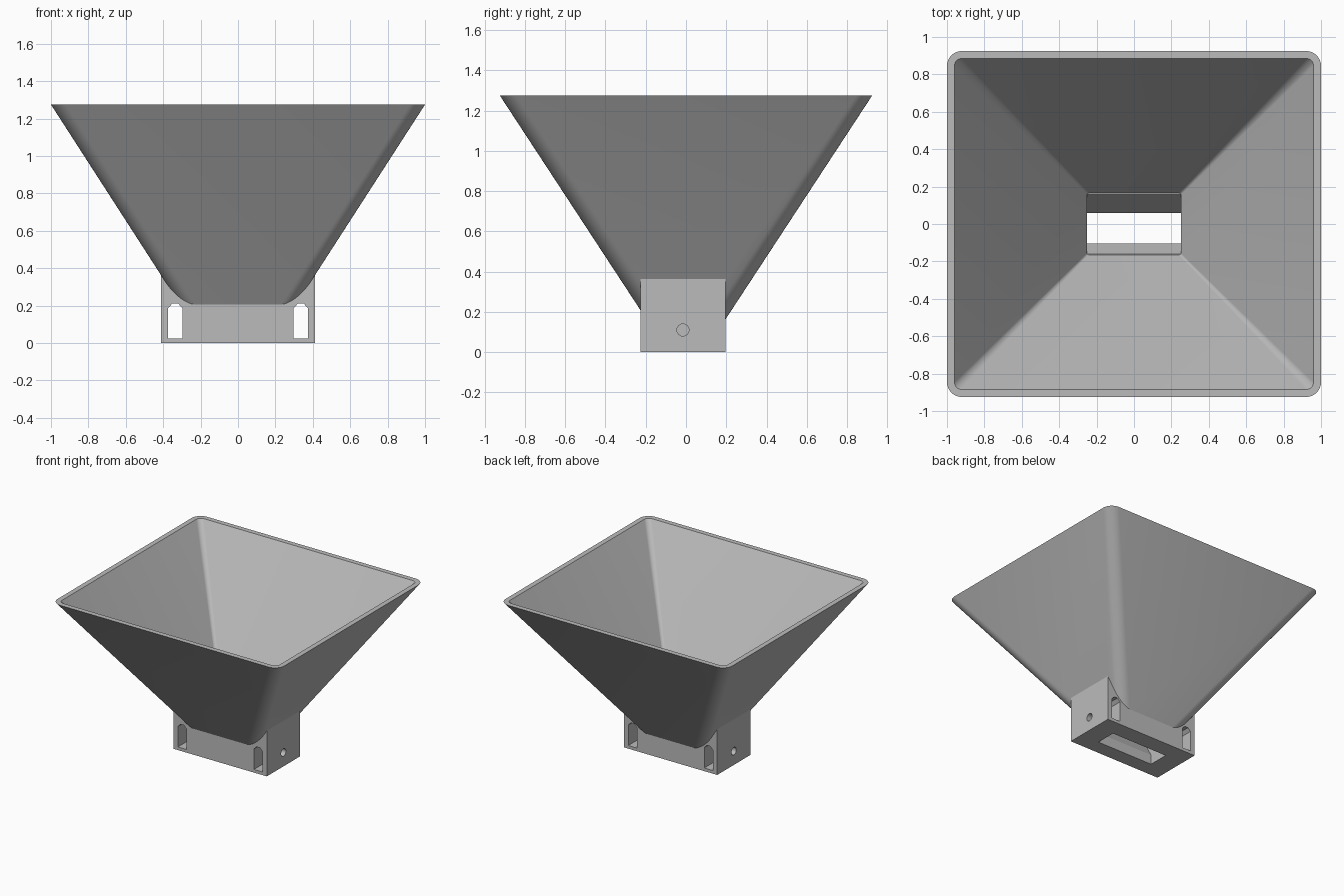
import bpy, bmesh, math
from mathutils import Vector

if "Cube" in bpy.data.objects:
    bpy.data.objects.remove(bpy.data.objects["Cube"], do_unlink=True)

grey = bpy.data.materials.new("light grey plastic")
grey.use_nodes = True
colour = (0.5, 0.5, 0.5, 1)
grey.diffuse_color = colour
grey.node_tree.nodes["Principled BSDF"].inputs["Base Color"].default_value = colour


def rounded_rect(hx, hy, r, z, n=8):
    """Ring of points around a rounded rectangle."""
    pts = []
    for i, (sx, sy) in enumerate([(1, 1), (-1, 1), (-1, -1), (1, -1)]):
        for k in range(n + 1):
            a = math.pi / 2 * (i + k / n)
            pts.append(Vector((sx * (hx - r) + r * math.cos(a),
                               sy * (hy - r) + r * math.sin(a), z)))
    return pts


def loft(name, lower, upper):
    """Closed solid between two rings with the same number of points."""
    bm = bmesh.new()
    a, b = ([bm.verts.new(p) for p in ring] for ring in (lower, upper))
    bm.faces.new(a)
    bm.faces.new(b)
    for i in range(len(a)):
        j = (i + 1) % len(a)
        bm.faces.new((a[i], a[j], b[j], b[i]))
    bmesh.ops.recalc_face_normals(bm, faces=bm.faces)
    mesh = bpy.data.meshes.new(name)
    bm.to_mesh(mesh)
    bm.free()
    mesh.materials.append(grey)
    obj = bpy.data.objects.new(name, mesh)
    bpy.context.collection.objects.link(obj)
    return obj


def extrude(name, profile, axis, start, end):
    """Prism of a 2D profile along x (profile is y, z) or y (profile is x, z)."""
    def ring(t):
        return [Vector((t, u, v) if axis == "x" else (u, t, v)) for u, v in profile]
    return loft(name, ring(start), ring(end))


def activate(obj):
    bpy.ops.object.select_all(action="DESELECT")
    obj.select_set(True)
    bpy.context.view_layer.objects.active = obj


def combine(target, tool, operation):
    """Apply a boolean and discard the tool."""
    activate(target)
    mod = target.modifiers.new("combine", "BOOLEAN")
    mod.operation = operation
    mod.solver = "EXACT"
    mod.object = tool
    bpy.ops.object.modifier_apply(modifier=mod.name)
    bpy.data.objects.remove(tool, do_unlink=True)


# Flared hopper joined to its mounting block
hopper = loft("hopper", rounded_rect(0.242, 0.155, 0.08, 0.1),
              rounded_rect(1.0, 0.925, 0.08, 1.275))
block = extrude("mounting_block",
                [(-0.225, 0), (0.195, 0), (0.195, 0.365), (-0.225, 0.365)],
                "x", -0.412, 0.412)
combine(hopper, block, "UNION")

# Hollow interior, continued a little above the rim
slope_x, slope_y, over = 0.645, 0.655, 0.02
cavity = loft("cavity", rounded_rect(0.25, 0.165, 0.01, 0.175),
              rounded_rect(0.96 + slope_x * over, 0.885 + slope_y * over, 0.04, 1.275 + over))
combine(hopper, cavity, "DIFFERENCE")

# Sloping throat down to the off-centre outlet slot
throat = extrude("throat", [(-0.165, 0.185), (0.165, 0.185), (0.06, 0.015),
                            (0.06, -0.02), (-0.105, -0.02), (-0.105, 0.077)],
                 "x", -0.25, 0.25)
combine(hopper, throat, "DIFFERENCE")

for s in (-1, 1):
    # Peaked window running front to back through each end of the block
    window = [(0.298, 0.025), (0.373, 0.025), (0.373, 0.188),
              (0.35, 0.212), (0.321, 0.212), (0.298, 0.188)]
    combine(hopper, extrude("window", [(s * x, z) for x, z in window], "y", -0.5, 0.5),
            "DIFFERENCE")
    # Round hole from the end face into the window
    circle = [(-0.015 + 0.03 * math.cos(math.tau * k / 24),
               0.11 + 0.03 * math.sin(math.tau * k / 24)) for k in range(24)]
    combine(hopper, extrude("hole", circle, "x", s * 0.33, s * 0.5), "DIFFERENCE")

# Smooth rounded corners, crisp edges elsewhere
activate(hopper)
bpy.ops.object.shade_smooth_by_angle(angle=math.radians(25))
